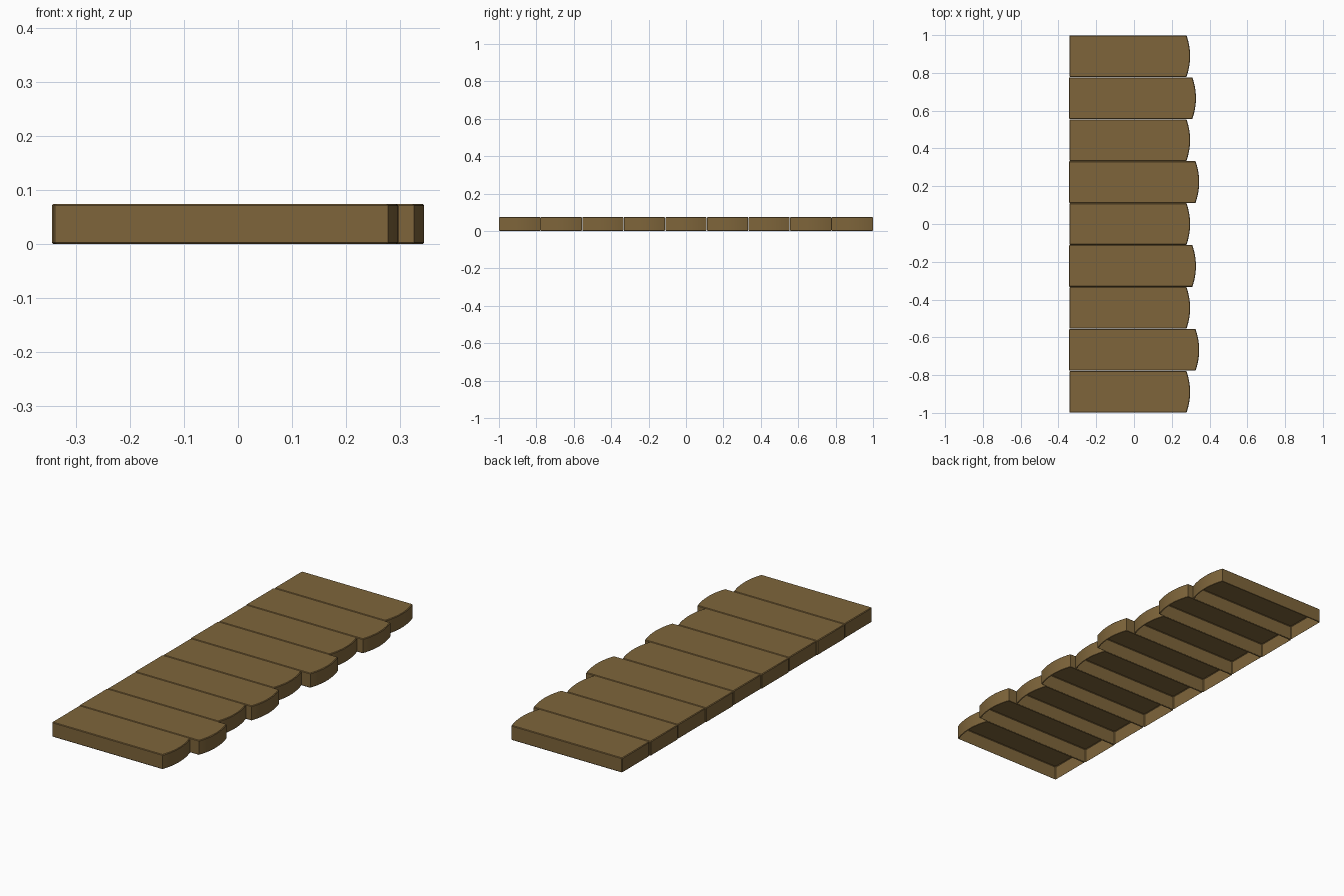
import bpy, bmesh

if "Cube" in bpy.data.objects:
    bpy.data.objects.remove(bpy.data.objects["Cube"])

wood = bpy.data.materials.new("brown_wood")
wood.diffuse_color = (0.21, 0.13, 0.043, 1)
wood.use_nodes = True
wood.node_tree.nodes["Principled BSDF"].inputs["Base Color"].default_value = wood.diffuse_color

PITCH = 2 / 9      # nine planks over two units
HEIGHT = 0.074
BEVEL = 0.003


def outline(left, tip, inset):
    """Plank outline: straight left end, gently arched right end."""
    half = PITCH / 2 - 0.001 - inset
    pts = [(left + inset + 0.003, half), (left + inset, half - 0.004),
           (left + inset, -half + 0.004), (left + inset + 0.003, -half)]
    steps = 12
    for i in range(steps + 1):
        t = -1 + 2 * i / steps
        pts.append((tip - inset - 0.019 * t * t, half * t))
    return pts


def plank(name, y, left, tip):
    """Open-bottomed shell with softened top and bottom edges."""
    bm = bmesh.new()
    rings = []
    for z, inset in ((0, BEVEL), (BEVEL, 0), (HEIGHT - BEVEL, 0), (HEIGHT, BEVEL)):
        rings.append([bm.verts.new((px, py, z)) for px, py in outline(left, tip, inset)])
    n = len(rings[0])
    for low, high in zip(rings, rings[1:]):
        for i in range(n):
            j = (i + 1) % n
            bm.faces.new((low[i], low[j], high[j], high[i]))
    bm.faces.new(rings[-1])
    mesh = bpy.data.meshes.new(name)
    bm.to_mesh(mesh)
    bm.free()
    mesh.materials.append(wood)
    obj = bpy.data.objects.new(name, mesh)
    obj.location.y = y
    bpy.context.collection.objects.link(obj)
    bpy.context.view_layer.objects.active = obj
    obj.select_set(True)


# Row of planks: short ones alternate with two longer lengths
tips = (0.297, 0.345, 0.297, 0.328)
for k in range(9):
    plank(f"plank_{k + 1}", (k - 4) * PITCH, -0.345 if k % 2 else -0.342, tips[k % 4])
bpy.ops.object.shade_smooth_by_angle(angle=0.52)
